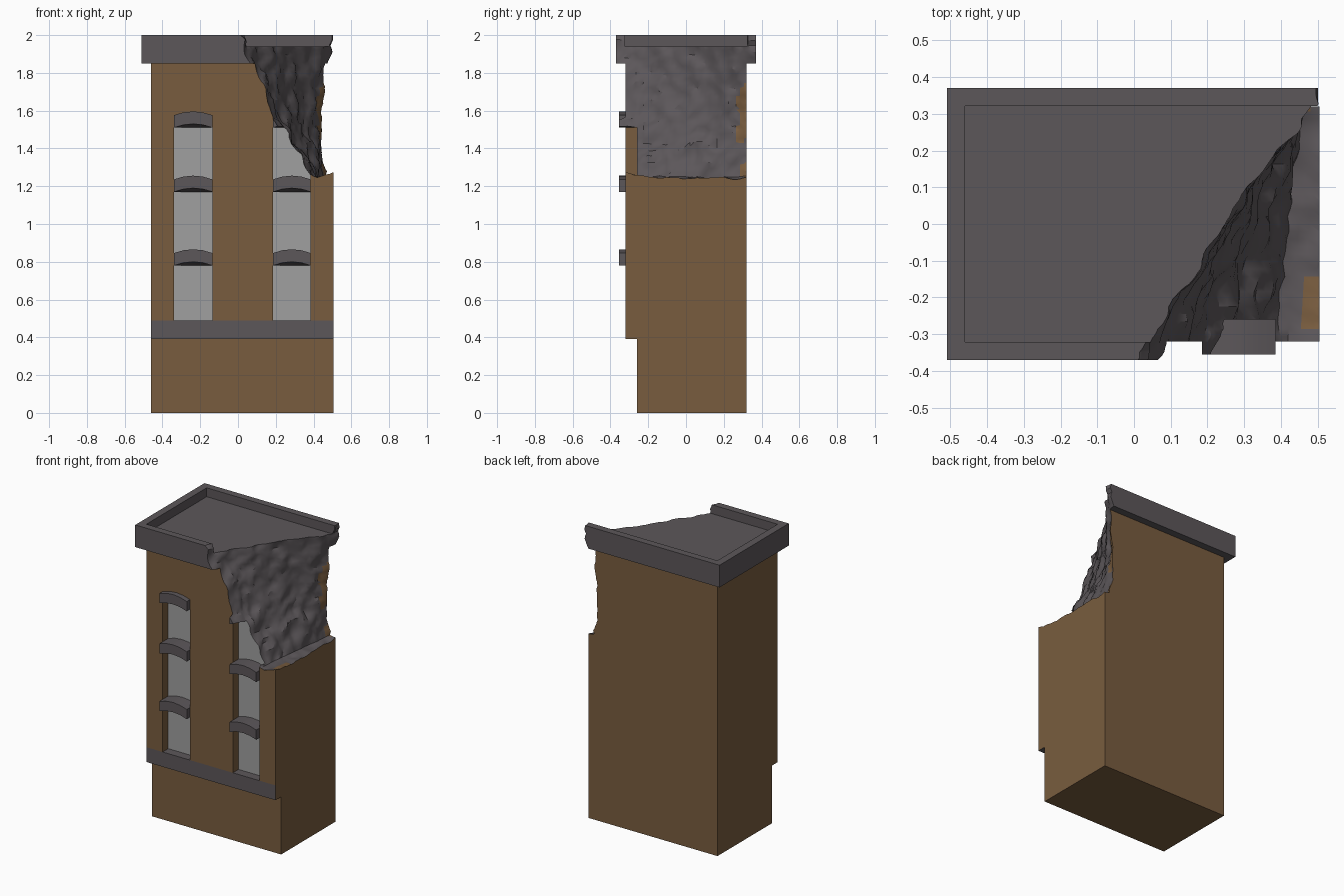
import bpy, bmesh, math
from mathutils import Vector, noise

if "Cube" in bpy.data.objects:
    bpy.data.objects.remove(bpy.data.objects["Cube"])


def material(name, rgb):
    m = bpy.data.materials.new(name)
    m.diffuse_color = (*rgb, 1)
    m.use_nodes = True
    m.node_tree.nodes["Principled BSDF"].inputs["Base Color"].default_value = m.diffuse_color
    return m


MATS = [material("brown wall", (0.190, 0.108, 0.049)),
        material("dark grey stone", (0.107, 0.095, 0.102)),
        material("light grey glass", (0.35, 0.35, 0.35))]
BROWN, GREY, GLASS = 0, 1, 2


def make_object(name, bm, mat=None):
    bmesh.ops.recalc_face_normals(bm, faces=bm.faces)
    me = bpy.data.meshes.new(name)
    if mat is not None:
        for f in bm.faces:
            f.material_index = mat
    bm.to_mesh(me)
    bm.free()
    ob = bpy.data.objects.new(name, me)
    bpy.context.collection.objects.link(ob)
    for m in MATS:
        me.materials.append(m)
    return ob


def loft(loops):
    """Closed solid through equal-length loops of points."""
    bm = bmesh.new()
    rows = [[bm.verts.new(p) for p in lp] for lp in loops]
    n = len(rows[0])
    for a, b in zip(rows, rows[1:]):
        for i in range(n):
            j = (i + 1) % n
            bm.faces.new((a[i], a[j], b[j], b[i]))
    bm.faces.new(rows[0])
    bm.faces.new(rows[-1])
    return bm


def box(name, x0, x1, y0, y1, z0, z1, mat):
    loops = [[(x, y0, z0), (x, y1, z0), (x, y1, z1), (x, y0, z1)] for x in (x0, x1)]
    return make_object(name, loft(loops), mat)


def boolean(ob, other, op):
    mod = ob.modifiers.new(op, 'BOOLEAN')
    mod.operation, mod.solver, mod.object = op, 'EXACT', other
    bpy.context.view_layer.objects.active = ob
    bpy.ops.object.modifier_apply(modifier=mod.name)


def remove(ob):
    bpy.data.objects.remove(ob, do_unlink=True)


def lerp_table(table, v):
    for (a, p), (b, q) in zip(table, table[1:]):
        if v <= b:
            return p + (q - p) * (v - a) / (b - a)
    return table[-1][1]


# wall: side profile with the set-back ground floor, extruded across
L, R = -0.46, 0.505
profile = [(-0.26, 0), (0.32, 0), (0.32, 1.9), (-0.32, 1.9), (-0.32, 0.49),
           (-0.32, 0.39), (-0.26, 0.39)]
body = make_object("building_body", loft([[(x, y, z) for y, z in profile] for x in (L, R)]), BROWN)
# grey band on the front and under the overhang
for p in body.data.polygons:
    if 0.38 < p.center.z < 0.49 and (p.normal.y < -0.5 or p.normal.z < -0.5):
        p.material_index = GREY

# tall window recesses: glass at the back, stone sill
WINDOWS = [(-0.34, -0.135), (0.185, 0.385)]
for x0, x1 in WINDOWS:
    cut = box("window_cutter", x0, x1, -0.5, -0.26, 0.49, 1.55, BROWN)
    for p in cut.data.polygons:
        if p.normal.y > 0.5:
            p.material_index = GLASS
        elif p.normal.z < -0.5:
            p.material_index = GREY
    boolean(body, cut, 'DIFFERENCE')
    remove(cut)

# cornice with sunken roof, open to the right
cornice = box("cornice", -0.51, R, -0.37, 0.37, 1.85, 2.0, GREY)
cut = box("roof_cutter", L, 0.7, -0.322, 0.322, 1.94, 2.2, GREY)
boolean(cornice, cut, 'DIFFERENCE')
remove(cut)
boolean(body, cornice, 'UNION')
remove(cornice)


# arched lintels
def lintel(name, x0, x1, z):
    loops = []
    n = 4
    for i in range(n + 1):
        t = i / n
        x = x0 + (x1 - x0) * t
        arch = 0.02 * (1 - (2 * t - 1) ** 2)
        loops.append([(x, -0.355, z + arch), (x, -0.258, z),
                      (x, -0.258, z + 0.066 + arch), (x, -0.355, z + 0.066 + arch)])
    return make_object(name, loft(loops), GREY)


lintels = []
for side, (x0, x1) in zip(("left", "right"), WINDOWS):
    for k, z in enumerate((0.78, 1.17, 1.51)):
        lintels.append(lintel(f"{side}_lintel_{k + 1}", x0, x1, z))

# broken corner: rough surface swept from front to back
TOP = [(-0.5, -0.02), (-0.36, 0.025), (-0.2, 0.11), (-0.1, 0.185), (0, 0.24),
       (0.17, 0.37), (0.25, 0.45), (0.32, 0.495), (0.5, 0.515)]
FLOOR = [(-0.5, 0.37), (-0.15, 0.40), (0.2, 0.45), (0.5, 0.47)]


def rough(x, y, z):
    p = Vector((x, y, z))
    return noise.noise(p * 11) * 0.024 + noise.noise(p * 24) * 0.013


loops = []
NY, NZ, NF = 44, 36, 7
for r in range(NY + 1):
    y = -0.45 + 0.9 * r / NY
    xt, xf = lerp_table(TOP, y), lerp_table(FLOOR, y)
    loop = []
    for i in range(NZ + 1):
        z = 2.06 - 0.81 * i / NZ
        s = (z - 1.25) / 0.72
        x = xf + (xt - xf) * s - 0.04 * math.sin(math.pi * min(s, 1))
        d = rough(x, y, z)
        loop.append((x + d, y, z + 0.5 * d))
    for i in range(1, NF + 1):
        x = xf + (0.62 - xf) * i / NF
        lift = 0.03 * max(0, (x - 0.4) / 0.1) * max(0, (-y - 0.2) / 0.12)
        loop.append((x, y, 1.245 + min(lift, 0.04) + 0.5 * rough(x, y, 1.2)))
    loop.append((0.62, y, 2.2))
    loop.append((loop[0][0], y, 2.2))
    loops.append(loop)
bm = loft(loops)
bmesh.ops.triangulate(bm, faces=bm.faces)
bite = make_object("damage_cutter", bm, GREY)
bite.hide_render = True
# patches of wall colour near the back edge and on the ledge
for p in bite.data.polygons:
    c = p.center
    if c.y > 0.26 and c.z < 1.84 and noise.noise(c * 7) > 0:
        p.material_index = BROWN
    elif c.z < 1.3 and c.x > 0.465 and -0.29 < c.y < -0.14:
        p.material_index = BROWN

for ob in [body] + [l for l in lintels if l.name in ("right_lintel_2", "right_lintel_3")]:
    boolean(ob, bite, 'DIFFERENCE')
remove(bite)

# smooth rubble, crisp corners
bpy.ops.object.select_all(action='DESELECT')
for ob in [body] + lintels:
    ob.select_set(True)
bpy.context.view_layer.objects.active = body
bpy.ops.object.shade_smooth_by_angle(angle=math.radians(32))
